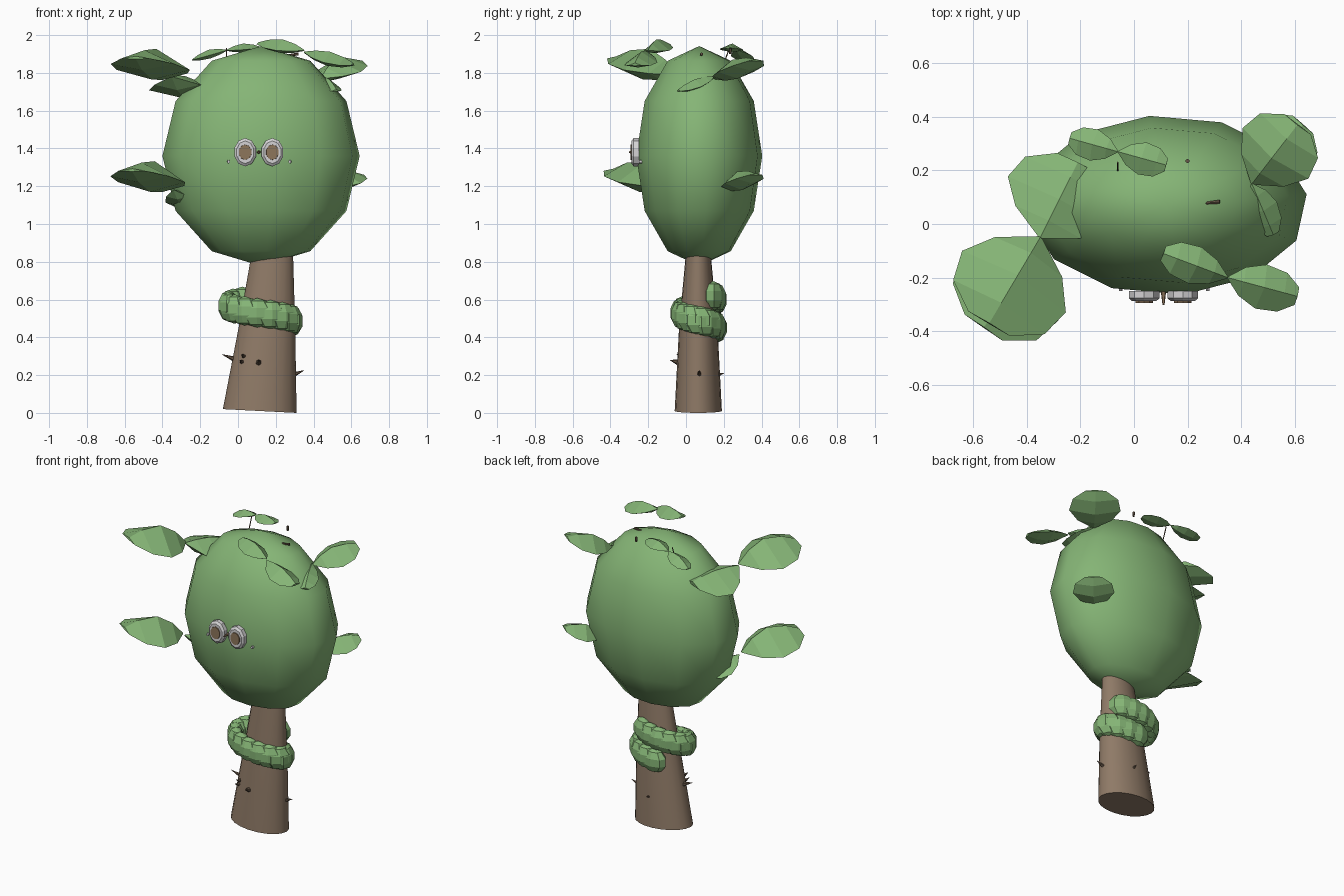
import bpy, bmesh, math
from mathutils import Vector, Matrix

if "Cube" in bpy.data.objects:
    bpy.data.objects.remove(bpy.data.objects["Cube"])


def material(name, rgb):
    m = bpy.data.materials.new(name)
    m.diffuse_color = (*rgb, 1)
    m.use_nodes = True
    m.node_tree.nodes["Principled BSDF"].inputs["Base Color"].default_value = m.diffuse_color
    return m


GREEN = material("leaf green", (0.235, 0.46, 0.18))
BARK = material("bark brown", (0.275, 0.195, 0.135))
DARK = material("thorn brown", (0.13, 0.09, 0.06))
WHITE = material("eye white", (0.66, 0.65, 0.66))
IRIS = material("iris brown", (0.27, 0.18, 0.105))


def finish(name, bm, mat, smooth=None):
    bmesh.ops.recalc_face_normals(bm, faces=bm.faces)
    mesh = bpy.data.meshes.new(name)
    bm.to_mesh(mesh)
    bm.free()
    mesh.materials.append(mat)
    ob = bpy.data.objects.new(name, mesh)
    bpy.context.collection.objects.link(ob)
    if smooth:
        bpy.ops.object.select_all(action='DESELECT')
        ob.select_set(True)
        bpy.context.view_layer.objects.active = ob
        bpy.ops.object.shade_smooth_by_angle(angle=math.radians(smooth))
    return ob


def loft(name, rings, mat, smooth=None):
    """Skin closed point rings and cap both ends."""
    bm = bmesh.new()
    rows = [[bm.verts.new(p) for p in r] for r in rings]
    n = len(rows[0])
    for a, b in zip(rows, rows[1:]):
        for i in range(n):
            bm.faces.new((a[i], a[(i + 1) % n], b[(i + 1) % n], b[i]))
    bm.faces.new(rows[0])
    bm.faces.new(rows[-1])
    return finish(name, bm, mat, smooth)


# Crown: flattened ball
bm = bmesh.new()
bmesh.ops.create_uvsphere(bm, u_segments=12, v_segments=6, radius=1)
bmesh.ops.transform(bm, verts=bm.verts, matrix=Matrix.Translation((0.122, 0.07, 1.36))
                    @ Matrix.Diagonal((0.526, 0.336, 0.582, 1)) @ Matrix.Rotation(math.radians(7), 4, 'Z'))
finish("crown", bm, GREEN, 60)

# Trunk: leaning oval taper with a slanted foot
rings = []
for z, cx, rx, ry in [(0.0, 0.115, 0.195, 0.125), (0.45, 0.153, 0.15, 0.102),
                      (0.82, 0.18, 0.112, 0.068), (1.0, 0.19, 0.09, 0.055)]:
    ring = []
    for i in range(20):
        a = math.tau * i / 20
        slant = 0.01 * (1 - math.cos(a)) if z == 0 else 0
        ring.append((cx + rx * math.cos(a), 0.065 + ry * math.sin(a), z + slant))
    rings.append(ring)
loft("trunk", rings, BARK, 40)

# Vine: long overlapping scales climbing round the trunk
bm = bmesh.new()
COUNT = 18
for i in range(COUNT):
    u = i / (COUNT - 1)
    a = math.radians(95 - 405 * u)      # from the back, round the right, front and left
    pos = Vector((0.13 - 0.025 * u + 0.167 * math.cos(a),
                  0.067 + 0.1 * math.sin(a), 0.45 + 0.17 * u))
    turn = math.atan2(math.sin(a) / 0.10, math.cos(a) / 0.167)
    m = (Matrix.Translation(pos) @ Matrix.Rotation(turn, 4, 'Z')
         @ Matrix.Diagonal((0.052, 0.085, 0.078, 1)))
    bmesh.ops.create_uvsphere(bm, u_segments=8, v_segments=5, radius=1, matrix=m)
finish("vine", bm, GREEN)

# Leaves: thick blades with a blunt outline, a ridge above and a keel below
WIDTHS = [(0.0, 0.04), (0.22, 0.65), (0.5, 1.0), (0.8, 0.88), (1.0, 0.4)]


def leaf(name, joint, tip, half, ridge=0.03, keel=0.015, fold=0.1):
    joint, tip = Vector(joint), Vector(tip)
    d = tip - joint
    s = d.cross(Vector((0, 0, 1))).normalized()
    n = s.cross(d).normalized()
    rings = []
    for t, w in WIDTHS:
        mid = joint + d * t
        edge = s * w * half
        drop = n * fold * w * half
        rings.append([mid - edge - drop, mid + n * (ridge * math.sin(math.pi * t) + 0.003),
                      mid + edge - drop, mid - n * (keel * math.sin(math.pi * t) + 0.003) - drop])
    loft(name, rings, GREEN)


leaf("upper_left_leaf_outer", (-0.35, -0.05, 1.79), (-0.54, -0.37, 1.885), 0.225, 0.09, 0.05)
leaf("upper_left_leaf_inner", (-0.35, -0.05, 1.78), (-0.21, 0.23, 1.74), 0.21, 0.02, 0.04, 0.25)
leaf("lower_left_leaf_outer", (-0.35, -0.08, 1.195), (-0.56, -0.385, 1.29), 0.215, 0.09, 0.05)
leaf("lower_left_leaf_inner", (-0.34, -0.07, 1.18), (-0.23, 0.12, 1.10), 0.11, 0.02, 0.02, 0.25)
leaf("front_right_leaf_inner", (0.35, -0.20, 1.92), (0.11, -0.11, 1.96), 0.072, 0.035, 0.01, 0.3)
leaf("front_right_leaf_outer", (0.35, -0.20, 1.91), (0.61, -0.27, 1.85), 0.085, 0.03, 0.015, 0.3)
leaf("back_right_leaf_outer", (0.44, 0.15, 1.77), (0.61, 0.37, 1.87), 0.155, 0.05, 0.035)
leaf("back_right_leaf_inner", (0.44, 0.15, 1.78), (0.52, -0.04, 1.71), 0.06, 0.02, 0.01, 0.3)
leaf("lower_right_leaf", (0.48, 0.20, 1.19), (0.63, 0.37, 1.265), 0.125, 0.05, 0.035)
leaf("back_top_leaf_outer", (-0.06, 0.27, 1.92), (-0.24, 0.32, 1.87), 0.06, 0.025, 0.01)
leaf("back_top_leaf_inner", (-0.06, 0.27, 1.92), (0.12, 0.22, 1.935), 0.062, 0.025, 0.01)


# Eyes: flat oval rims with brown centres and a small nose between
def oval_plug(name, x, z, levels, mat):
    loft(name, [[(x + rx * math.cos(math.tau * (i + 0.5) / 10), y,
                  z + rz * math.sin(math.tau * (i + 0.5) / 10)) for i in range(10)]
                for y, rx, rz in levels], mat)


for side, x in (("left", 0.038), ("right", 0.182)):
    oval_plug(side + "_eye", x, 1.38,
              [(-0.25, 0.06, 0.075), (-0.277, 0.06, 0.075), (-0.288, 0.047, 0.06)], WHITE)
    oval_plug(side + "_iris", x, 1.38,
              [(-0.285, 0.035, 0.041), (-0.294, 0.034, 0.04)], IRIS)
oval_plug("nose", 0.11, 1.38, [(-0.24, 0.012, 0.01), (-0.302, 0.004, 0.005)], IRIS)
for x in (-0.05, 0.275):
    oval_plug("cheek_dot", x, 1.33, [(-0.21, 0.008, 0.01), (-0.25, 0.007, 0.009)], WHITE)


# Thorns and twigs: small cones from a base point to an end point
def spike(name, a, b, r1, r2=0.001):
    a, b = Vector(a), Vector(b)
    q = (b - a).to_track_quat('Z', 'Y').to_matrix().to_4x4()
    bm = bmesh.new()
    bmesh.ops.create_cone(bm, cap_ends=True, segments=6, radius1=r1, radius2=r2,
                          depth=(b - a).length, matrix=Matrix.Translation((a + b) / 2) @ q)
    finish(name, bm, DARK)


for a, b, r in [((-0.02, 0.06, 0.285), (-0.085, 0.05, 0.31), 0.014),
                ((0.30, 0.07, 0.205), (0.35, 0.07, 0.225), 0.012),
                ((0.11, -0.035, 0.265), (0.11, -0.085, 0.28), 0.018),
                ((0.03, -0.025, 0.30), (0.02, -0.05, 0.31), 0.011),
                ((0.02, -0.02, 0.27), (0.01, -0.05, 0.28), 0.011),
                ((0.15, 0.165, 0.20), (0.15, 0.20, 0.21), 0.012)]:
    spike("thorn", a, b, r)
spike("leaf_stem", (-0.06, 0.20, 1.85), (-0.06, 0.23, 1.93), 0.003, 0.003)
spike("crown_twig", (0.24, 0.075, 1.89), (0.32, 0.083, 1.90), 0.004, 0.008)
spike("crown_bud", (0.2, 0.235, 1.90), (0.2, 0.235, 1.93), 0.006, 0.008)
